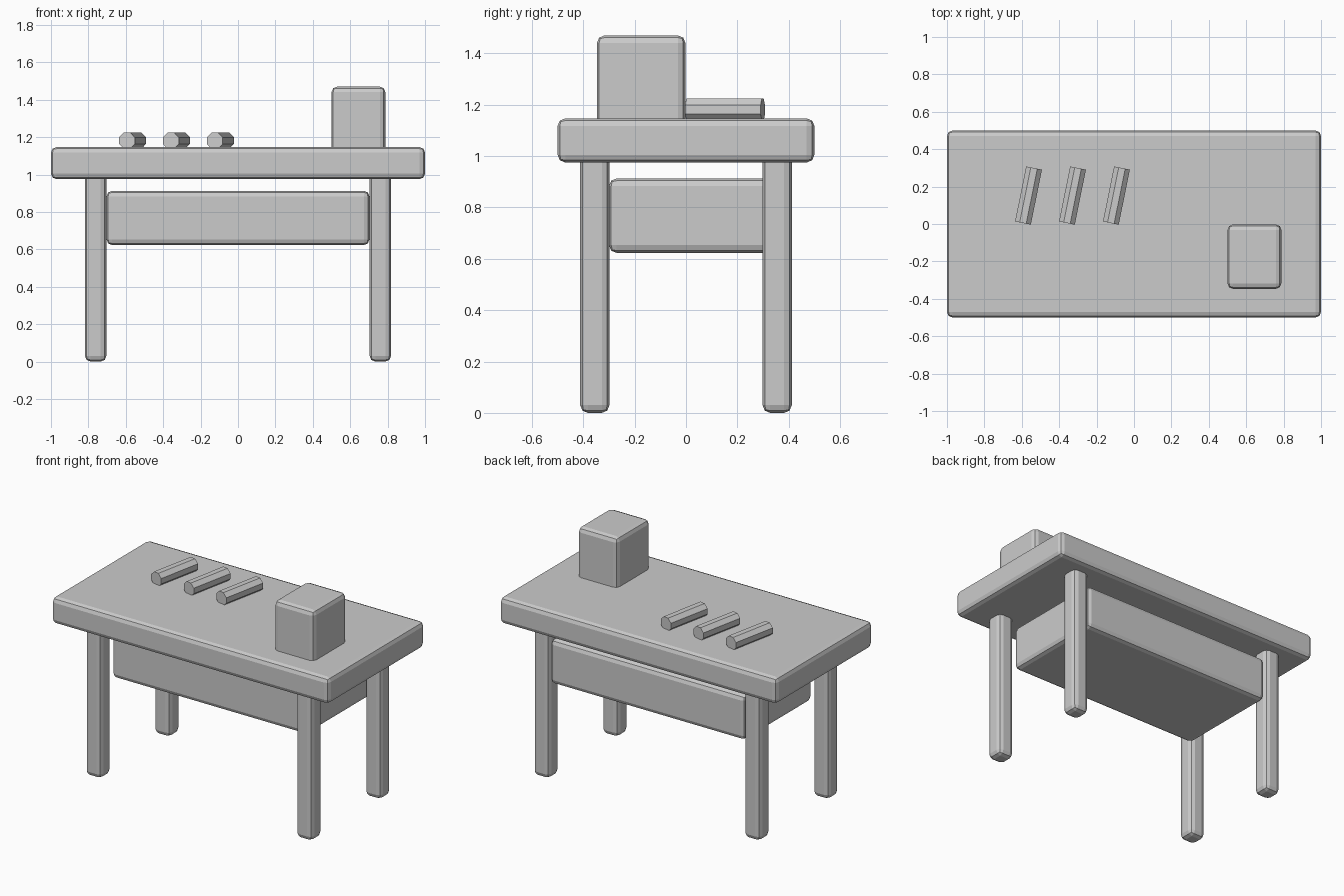
import bpy
import bmesh
from math import radians
from mathutils import Matrix

if "Cube" in bpy.data.objects:
    bpy.data.objects.remove(bpy.data.objects["Cube"])


def add_object(name, bm):
    mesh = bpy.data.meshes.new(name)
    bm.to_mesh(mesh)
    bm.free()
    obj = bpy.data.objects.new(name, mesh)
    bpy.context.collection.objects.link(obj)
    return obj


def rounded_box(name, x, y, z, bevel=0.03):
    """Box from (min, max) ranges with a two-step bevel on every edge."""
    bm = bmesh.new()
    bmesh.ops.create_cube(bm, size=1)
    bmesh.ops.scale(bm, vec=[b - a for a, b in (x, y, z)], verts=bm.verts)
    bmesh.ops.translate(bm, vec=[(a + b) / 2 for a, b in (x, y, z)], verts=bm.verts)
    obj = add_object(name, bm)
    mod = obj.modifiers.new("bevel", 'BEVEL')
    mod.width = bevel
    mod.segments = 2
    return obj


def rod(name, x, y, z, radius, length, turn):
    """Eight-sided rod lying flat side down, turned about z."""
    bm = bmesh.new()
    bmesh.ops.create_cone(bm, cap_ends=True, segments=8, radius1=radius,
                          radius2=radius, depth=length,
                          matrix=Matrix.Rotation(radians(22.5), 4, 'Z'))
    obj = add_object(name, bm)
    obj.location = (x, y, z)
    obj.rotation_euler = (radians(90), 0, turn)
    return obj


# Table top and the drawer box hung beneath it
rounded_box("table_top", (-1, 1), (-0.5, 0.5), (0.975, 1.147))
rounded_box("drawer_box", (-0.703, 0.703), (-0.30, 0.40), (0.623, 0.913))

# Four legs, tops set into the table top
for side, sx in (("left", -1), ("right", 1)):
    for end, sy in (("front", -1), ("back", 1)):
        cx, cy, h = sx * 0.761, sy * 0.355, 0.057
        rounded_box(f"{end}_{side}_leg", (cx - h, cx + h), (cy - h, cy + h), (0, 1.03))

# Block on the front right of the table
rounded_box("block", (0.50, 0.788), (-0.347, -0.002), (1.11, 1.47))

# Three slanted rods
for i in range(3):
    rod(f"rod_{i + 1}", -0.564 + 0.235 * i, 0.152, 1.181, 0.0465, 0.30, -0.2)
